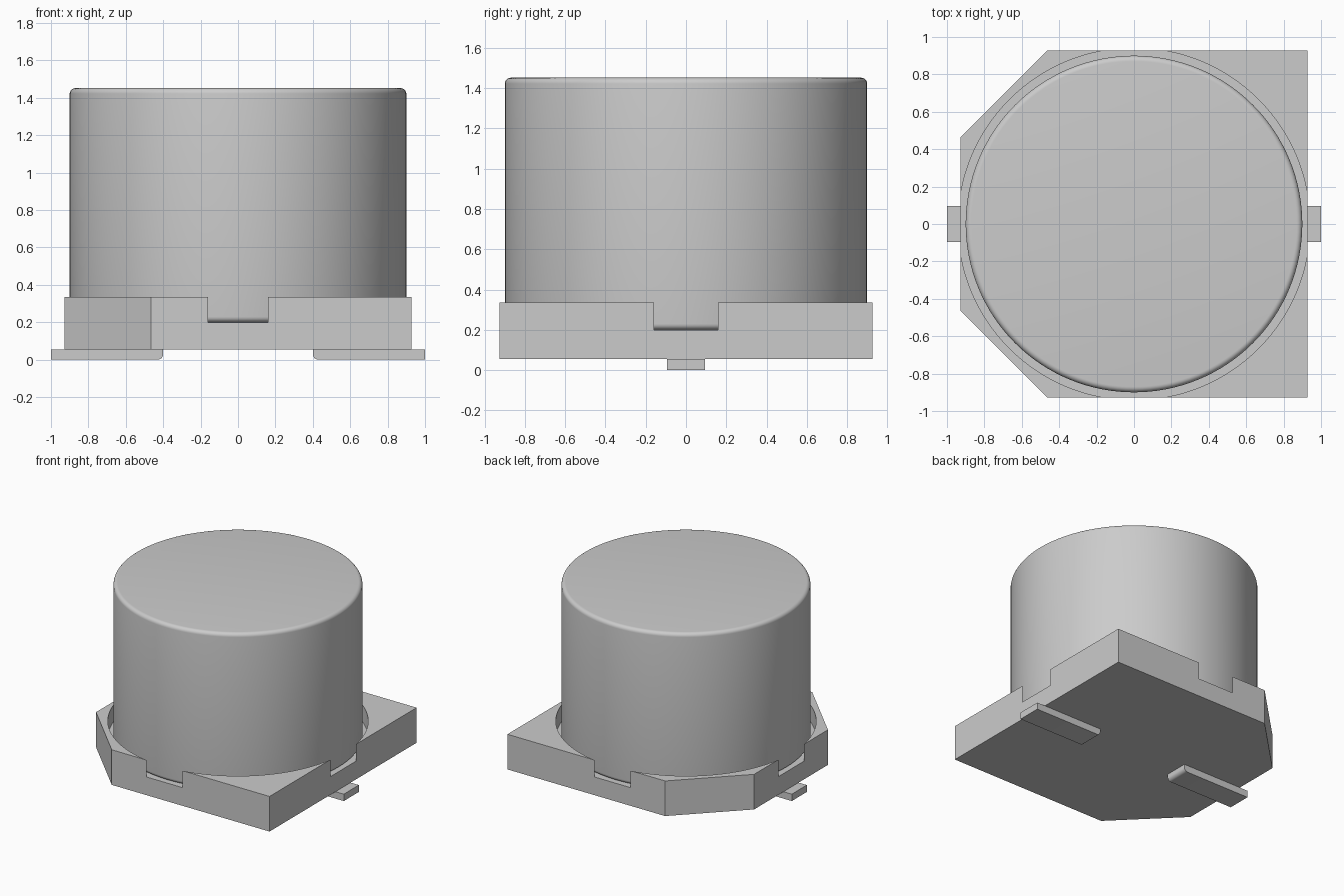
import bpy, bmesh
from math import sin, cos, pi, radians

if "Cube" in bpy.data.objects:
    bpy.data.objects.remove(bpy.data.objects["Cube"])

HALF, CUT = 0.927, 0.465          # base half width, start of the corner cuts
BASE_Z, RIM_Z, POCKET_Z, TOP_Z = 0.055, 0.335, 0.2, 1.452
CAN_R, POCKET_R, FILLET = 0.9, 0.941, 0.03
SIDES = 128

grey = bpy.data.materials.new("plain grey")
grey.use_nodes = True
colour = (0.6, 0.6, 0.6, 1)
grey.diffuse_color = colour
grey.node_tree.nodes["Principled BSDF"].inputs["Base Color"].default_value = colour


def add_object(name, bm):
    bmesh.ops.recalc_face_normals(bm, faces=bm.faces)
    mesh = bpy.data.meshes.new(name)
    bm.to_mesh(mesh)
    bm.free()
    mesh.materials.append(grey)
    obj = bpy.data.objects.new(name, mesh)
    bpy.context.collection.objects.link(obj)
    return obj


def extrude_outline(name, points, direction):
    bm = bmesh.new()
    face = bm.faces.new([bm.verts.new(p) for p in points])
    new = bmesh.ops.extrude_face_region(bm, geom=[face])["geom"]
    bmesh.ops.translate(bm, vec=direction,
                        verts=[v for v in new if isinstance(v, bmesh.types.BMVert)])
    return add_object(name, bm)


def smooth(obj, angle):
    bpy.ops.object.select_all(action="DESELECT")
    obj.select_set(True)
    bpy.context.view_layer.objects.active = obj
    bpy.ops.object.shade_smooth_by_angle(angle=radians(angle))


def lathe(name, profile):
    # Rings of the profile joined by quads, closed with a cap at each end
    bm = bmesh.new()
    rings = [[bm.verts.new((r * cos(2 * pi * i / SIDES), r * sin(2 * pi * i / SIDES), z))
              for i in range(SIDES)] for r, z in profile]
    for low, high in zip(rings, rings[1:]):
        for i in range(SIDES):
            j = (i + 1) % SIDES
            bm.faces.new((low[i], low[j], high[j], high[i]))
    bm.faces.new(rings[0])
    bm.faces.new(rings[-1])
    return add_object(name, bm)


# Square base with two cut corners on its right side
corners = [(HALF, -HALF), (HALF, HALF), (-CUT, HALF), (-HALF, CUT),
           (-HALF, -CUT), (-CUT, -HALF)]
base = extrude_outline("base", [(x, y, BASE_Z) for x, y in corners],
                       (0, 0, RIM_Z - BASE_Z))

# Round pocket, wide enough to open a notch in each side
cutter = lathe("pocket_cutter", [(POCKET_R, POCKET_Z), (POCKET_R, RIM_Z + 0.2)])
cut = base.modifiers.new("pocket", "BOOLEAN")
cut.operation = "DIFFERENCE"
cut.solver = "EXACT"
cut.object = cutter
bpy.context.view_layer.objects.active = base
bpy.ops.object.modifier_apply(modifier=cut.name)
bpy.data.objects.remove(cutter)
smooth(base, 20)

# Can with rounded lower and upper rims
arc = [i * pi / 12 for i in range(7)]
lower = [(CAN_R - FILLET + FILLET * sin(a), POCKET_Z + FILLET - FILLET * cos(a)) for a in arc]
upper = [(CAN_R - FILLET + FILLET * cos(a), TOP_Z - FILLET + FILLET * sin(a)) for a in arc]
can = lathe("can", lower + upper)
smooth(can, 35)

# Flat leads, rounded underneath at the inner end
INNER, BEND, LEAD_W = 0.4, 0.03, 0.095
for name, side in (("left_lead", 1), ("right_lead", -1)):
    bend = [(INNER + BEND - BEND * cos(a), BEND - BEND * sin(a)) for a in arc]
    outline = [(1, 0), (1, BASE_Z), (INNER, BASE_Z)] + bend
    lead = extrude_outline(name, [(side * x, -LEAD_W, z) for x, z in outline],
                           (0, 2 * LEAD_W, 0))
    smooth(lead, 35)
